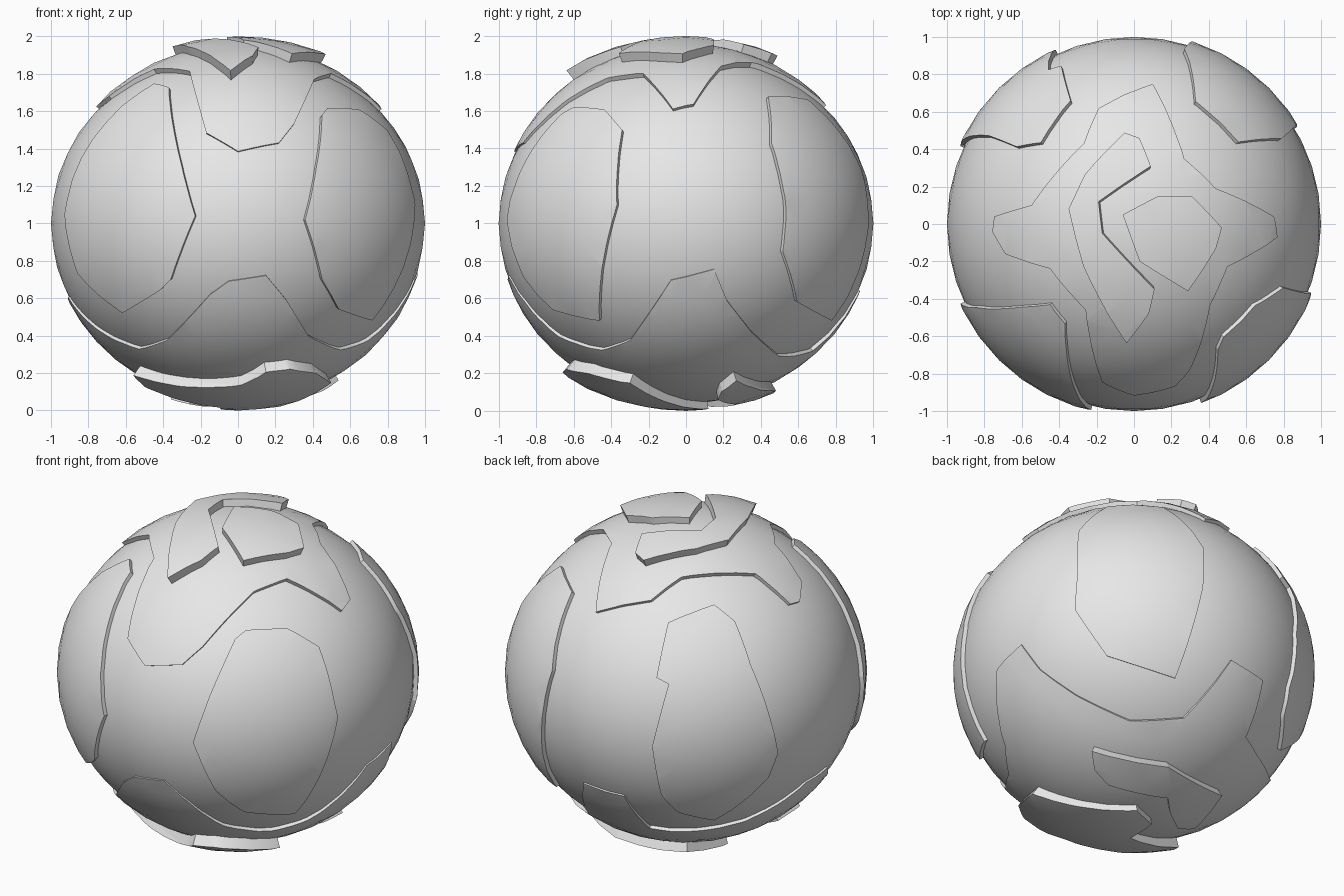
import bpy, bmesh
from math import sqrt
from mathutils import Vector

cube = bpy.data.objects.get("Cube")
if cube:
    bpy.data.objects.remove(cube, do_unlink=True)

CENTRE = Vector((0, 0, 1))
GREY = (0.8, 0.8, 0.8, 1)
stone = bpy.data.materials.new("plain grey")
stone.use_nodes = True
stone.diffuse_color = GREY
stone.node_tree.nodes["Principled BSDF"].inputs["Base Color"].default_value = GREY


def add_object(name, bm):
    mesh = bpy.data.meshes.new(name)
    bm.to_mesh(mesh)
    bm.free()
    obj = bpy.data.objects.new(name, mesh)
    obj.location = CENTRE
    bpy.context.collection.objects.link(obj)
    return obj


def select(obj):
    bpy.ops.object.select_all(action="DESELECT")
    obj.select_set(True)
    bpy.context.view_layer.objects.active = obj


def ball(name, wide, tall):
    bm = bmesh.new()
    bmesh.ops.create_icosphere(bm, subdivisions=4, radius=1)
    bmesh.ops.scale(bm, vec=(wide, wide, tall), verts=bm.verts)
    obj = add_object(name, bm)
    obj.data.materials.append(stone)
    return obj


def smooth(obj):
    select(obj)
    bpy.ops.object.shade_smooth_by_angle(angle=0.6)


def plate(name, points, axis, wide, tall):
    """Slice of a larger ball inside a cone whose outline passes through the points."""
    axis = Vector(axis).normalized()
    bm = bmesh.new()
    apex = bm.verts.new((0, 0, 0))
    rim = [bm.verts.new(p * (1.4 / p.dot(axis))) for p in points]
    bm.faces.new(rim)
    for a, b in zip(rim, rim[1:] + rim[:1]):
        bm.faces.new((b, a, apex))
    bmesh.ops.recalc_face_normals(bm, faces=bm.faces)
    cutter = add_object("cutter", bm)
    cutter.hide_render = True
    obj = ball(name, wide, tall)
    cut = obj.modifiers.new("outline", "BOOLEAN")
    cut.operation = "INTERSECT"
    cut.solver = "EXACT"
    cut.object = cutter
    select(obj)
    bpy.ops.object.modifier_apply(modifier=cut.name)
    bpy.data.objects.remove(cutter, do_unlink=True)
    smooth(obj)


def cap_plate(name, outline, side, wide, tall):
    """Plate around a pole, outline given as x, y in hundredths."""
    points = []
    for x, y in outline:
        x, y = x / 100, y / 100
        z = tall * sqrt(1 - (x * x + y * y) / wide ** 2)
        points.append(Vector((x, y, side * z)))
    plate(name, points, (0, 0, side), wide, tall)


def side_plate(name, outline, sx, sy, wide=1.025, tall=0.945):
    """Plate on the flank, outline given as x, z in hundredths."""
    points = []
    for x, z in outline:
        x, z = x / 100, z / 100
        y = sqrt(max(0.02, wide ** 2 * (1 - (z / tall) ** 2) - x * x))
        points.append(Vector((sx * x, sy * y, z)))
    plate(name, points, (sx, sy, 0), wide, tall)


# Core
smooth(ball("core", 1.0, 0.925))

# Four flank plates
side_plate("front_right_plate", [
    (37, 73), (30, 30), (23, 4), (36, -30), (42, -36), (62, -48),
    (86, -27), (93, 5), (84, 35), (62, 63), (45, 75)], -1, -1)
side_plate("front_left_plate", [
    (45, 58), (42, 30), (36, 2), (45, -30), (54, -46), (72, -52),
    (88, -25), (95, 10), (93, 20), (80, 50), (65, 61), (48, 62)], 1, -1)
side_plate("back_left_plate", [
    (87, 7), (79, 43), (56, 68), (33, 66), (27, 29), (31, 0),
    (35, -52), (70, -42), (87, -15)], 1, 1)
side_plate("back_right_plate", [
    (34, 65), (50, 72), (63, 64), (78, 43), (93, -10), (88, -26),
    (60, -55), (47, -46), (43, -33), (42, 0), (46, 36), (39, 39)], -1, 1)

# Four-lobed plates over the poles
cap_plate("top_lobed_plate", [
    (10, 75), (-19, 62), (-27, 43), (-55, 10), (-75, 4), (-76, -4),
    (-69, -16), (-45, -24), (-26, -46), (-17, -85), (0, -92), (22, -87),
    (30, -78), (41, -43), (50, -23), (77, -7), (75, 4), (44, 19), (27, 35)],
    1, 1.005, 0.96)
cap_plate("bottom_lobed_plate", [
    (-53, -48), (-38, -66), (-15, -91), (-5, -95), (15, -95), (26, -87),
    (38, -68), (55, -45), (70, -30), (95, -8), (96, 15), (88, 22),
    (72, 35), (45, 50), (20, 68), (6, 93), (-20, 90), (-24, 70),
    (-41, 60), (-68, 38), (-90, 10), (-91, -10), (-75, -30)],
    -1, 1.005, 0.96)

# Raised slabs on the top plate
cap_plate("top_bent_slab", [
    (-5, 49), (3, 46), (9, 31), (-19, 12), (-17, -5), (11, -35),
    (8, -48), (-4, -64), (-13, -50), (-27, -23), (-35, 8), (-26, 27)],
    1, 1.12, 1.0)
cap_plate("top_round_slab", [
    (-6, 5), (13, 15), (31, 15), (47, -2), (44, -13), (29, -36), (3, -20)],
    1, 1.12, 1.0)

# Raised slabs on the bottom plate
cap_plate("bottom_tailed_slab", [
    (50, -30), (8, 12), (-8, 6), (-10, -15), (-50, -20), (-56, -33),
    (2, -56), (15, -66), (28, -64), (42, -52)], -1, 1.12, 1.0)
cap_plate("bottom_bent_slab", [
    (54, 27), (15, 48), (-30, 42), (-36, 10), (-26, 8), (-10, 20),
    (0, 30), (33, 17), (45, 19)], -1, 1.12, 1.0)
